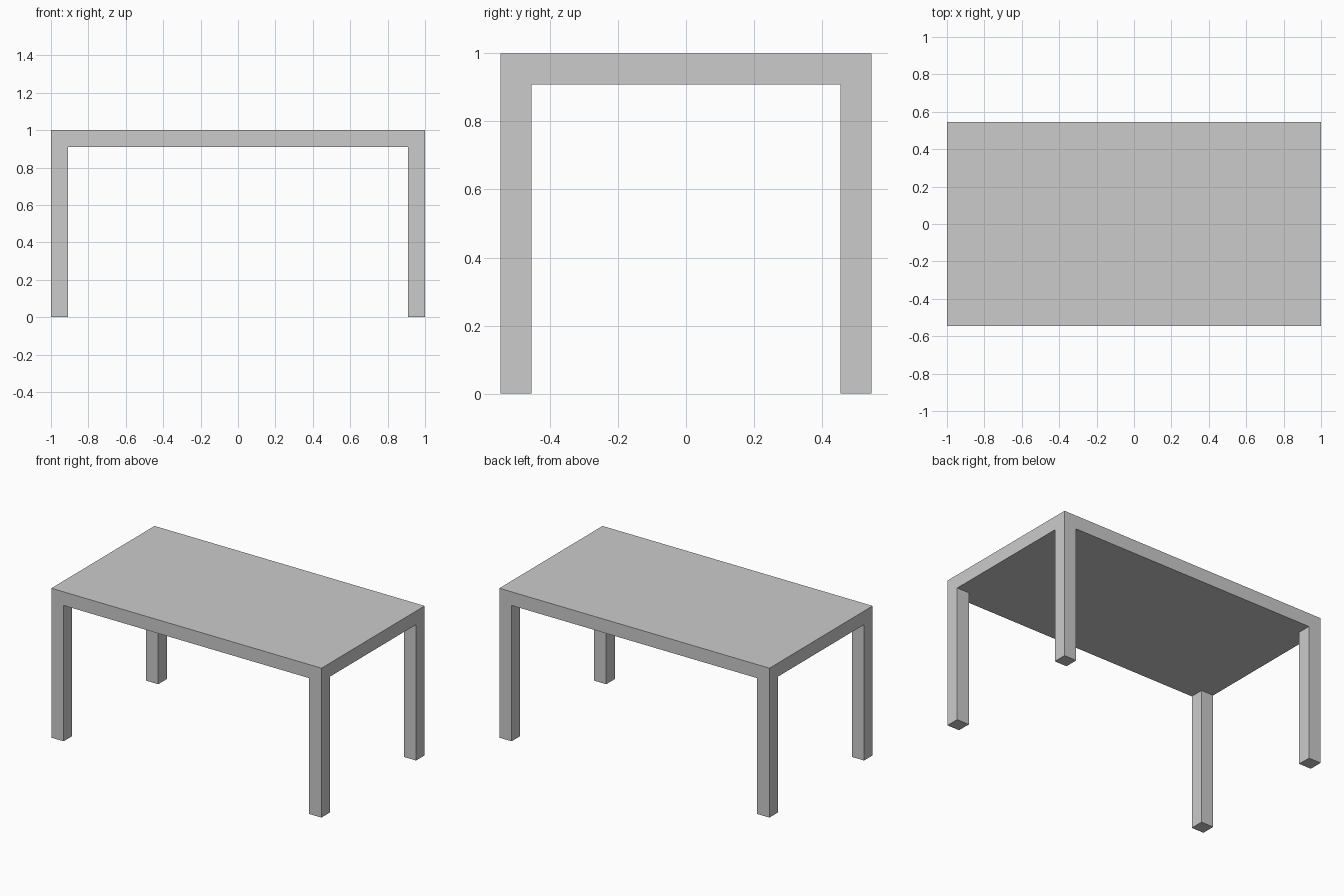
import bpy

if "Cube" in bpy.data.objects:
    bpy.data.objects.remove(bpy.data.objects["Cube"])

HALF_X, HALF_Y, HEIGHT = 1.0, 0.5455, 1.0
THICK = 0.091  # tabletop thickness and leg width


def box(name, centre, size):
    bpy.ops.mesh.primitive_cube_add(size=1, location=centre)
    obj = bpy.context.object
    obj.name = name
    obj.scale = size
    bpy.ops.object.transform_apply(location=False, rotation=False, scale=True)
    return obj


# Tabletop slab
box("tabletop", (0, 0, HEIGHT - THICK / 2), (2 * HALF_X, 2 * HALF_Y, THICK))

# Square legs, flush with the tabletop corners
leg_height = HEIGHT - THICK
for side_y, depth in ((-1, "front"), (1, "back")):
    for side_x, side in ((-1, "left"), (1, "right")):
        box(f"{depth}_{side}_leg",
            (side_x * (HALF_X - THICK / 2), side_y * (HALF_Y - THICK / 2), leg_height / 2),
            (THICK, THICK, leg_height))
